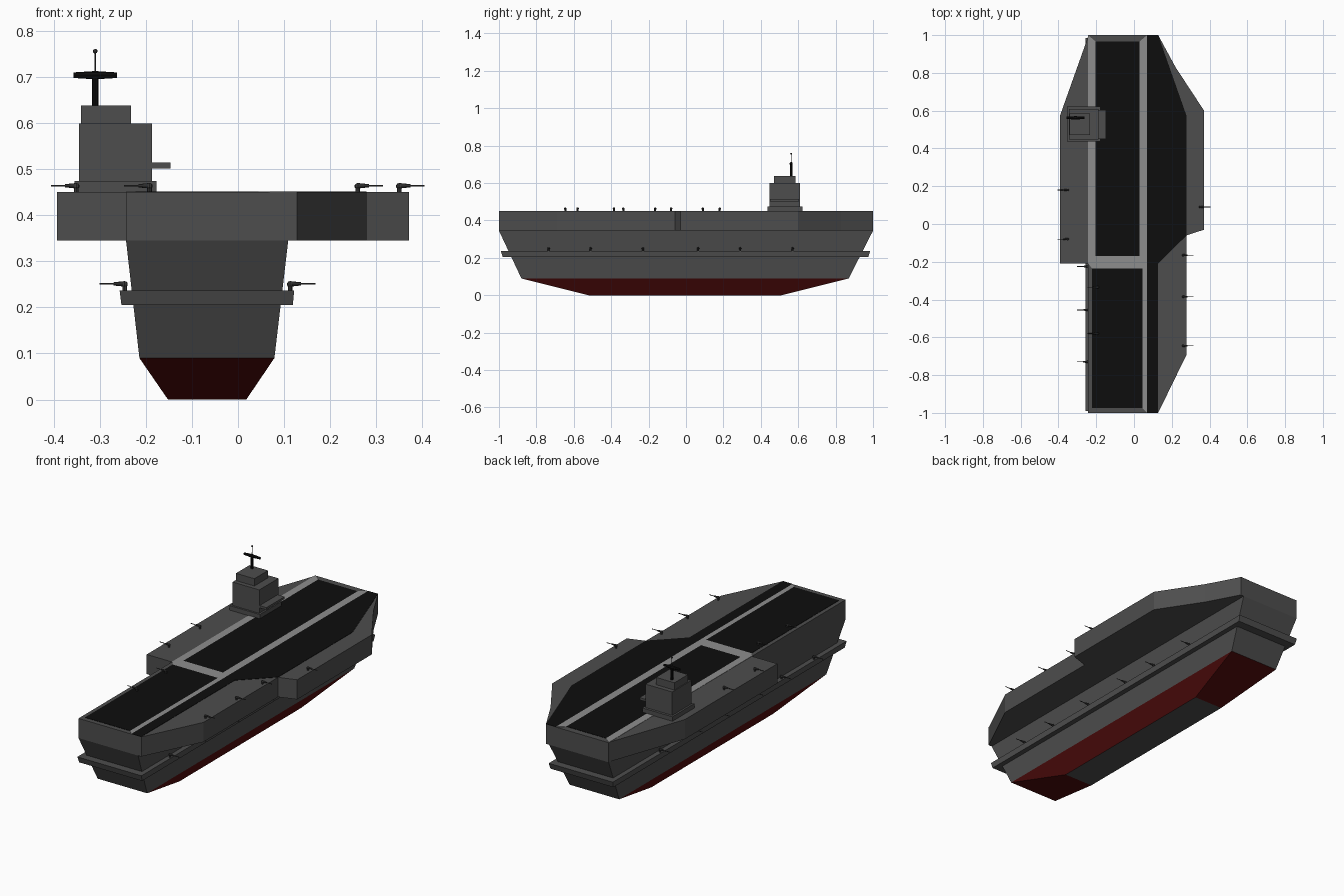
import bpy
import bmesh
from math import pi
from mathutils import Matrix

if "Cube" in bpy.data.objects:
    bpy.data.objects.remove(bpy.data.objects["Cube"])


def material(name, r, g, b):
    m = bpy.data.materials.new(name)
    m.diffuse_color = (r, g, b, 1)
    m.use_nodes = True
    m.node_tree.nodes["Principled BSDF"].inputs["Base Color"].default_value = m.diffuse_color
    return m


GREY = material("hull_grey", 0.075, 0.075, 0.075)
RED = material("keel_red", 0.09, 0.004, 0.004)
BLACK = material("deck_black", 0.004, 0.004, 0.004)
LIGHT = material("stripe_grey", 0.27, 0.27, 0.27)
DARK = material("gun_grey", 0.04, 0.04, 0.04)


def finish(bm, name, *mats):
    bmesh.ops.recalc_face_normals(bm, faces=bm.faces)
    me = bpy.data.meshes.new(name)
    bm.to_mesh(me)
    bm.free()
    for m in mats:
        me.materials.append(m)
    ob = bpy.data.objects.new(name, me)
    bpy.context.collection.objects.link(ob)
    return ob


def loft(name, rings, *mats, red_below=None):
    """Skin stacked rectangles given as (z, x0, x1, y0, y1)."""
    bm = bmesh.new()
    loops = [[bm.verts.new(p) for p in ((a, c, z), (b, c, z), (b, d, z), (a, d, z))]
             for z, a, b, c, d in rings]
    bm.faces.new(loops[0][::-1])
    bm.faces.new(loops[-1])
    for k, (lo, hi) in enumerate(zip(loops, loops[1:])):
        for i in range(4):
            j = (i + 1) % 4
            f = bm.faces.new((lo[i], lo[j], hi[j], hi[i]))
            if k == red_below:
                f.material_index = 1
    return finish(bm, name, *mats)


def prism(name, outline, z0, z1, mat):
    bm = bmesh.new()
    face = bm.faces.new([bm.verts.new((x, y, z0)) for x, y in outline])
    ext = bmesh.ops.extrude_face_region(bm, geom=[face], use_keep_orig=True)["geom"]
    bmesh.ops.translate(bm, vec=(0, 0, z1 - z0),
                        verts=[g for g in ext if isinstance(g, bmesh.types.BMVert)])
    return finish(bm, name, mat)


def box(name, x0, x1, y0, y1, z0, z1, mat=GREY):
    return loft(name, [(z0, x0, x1, y0, y1), (z1, x0, x1, y0, y1)], mat)


def add_cone(bm, r1, r2, length, centre, along_x=False, seg=8):
    rot = Matrix.Rotation(pi / 2, 4, 'Y') if along_x else Matrix()
    bmesh.ops.create_cone(bm, cap_ends=True, segments=seg, radius1=r1, radius2=r2,
                          depth=length, matrix=Matrix.Translation(centre) @ rot)


# Hull with red underwater sides
loft("hull", [(0, -0.152, 0.018, -0.52, 0.51),
              (0.09, -0.214, 0.079, -0.88, 0.87),
              (0.345, -0.243, 0.109, -1, 1),
              (0.45, -0.243, 0.128, -1, 1)], GREY, RED, red_below=0)

# Gun gallery running around the hull
loft("gallery_ledge", [(0.205, -0.253, 0.119, -0.98, 0.975),
                       (0.237, -0.257, 0.122, -0.99, 0.985)], GREY)

# Overhanging flight deck sides
Z0, Z1 = 0.345, 0.45
prism("left_overhang", [(-0.24, 1), (-0.393, 0.57), (-0.393, -0.21), (-0.24, -0.21)], Z0, Z1, GREY)
prism("right_overhang", [(0.109, -1), (0.128, -1), (0.279, -0.69), (0.279, -0.06), (0.371, -0.03),
                         (0.371, 0.6), (0.22, 0.83), (0.128, 1), (0.109, 1)], Z0, Z1, GREY)

# Deck markings, thin plates on the deck
T = 0.4515
prism("main_runway", [(-0.204, -0.17), (0.03, -0.17), (0.03, 0.967), (-0.204, 0.967)], Z1, T, BLACK)
prism("front_runway", [(-0.222, -0.975), (0.045, -0.975), (0.045, -0.235), (-0.222, -0.235)],
      Z1, T, BLACK)
prism("angled_deck", [(0.07, -1), (0.128, -1), (0.128, -0.21), (0.279, -0.06), (0.279, 0.57),
                      (0.128, 1), (0.07, 1)], Z1, T, BLACK)
prism("left_stripe", [(-0.243, -0.17), (-0.204, -0.17), (-0.204, 0.967), (-0.243, 1)], Z1, T, LIGHT)
prism("right_stripe", [(0.03, -0.17), (0.07, -0.17), (0.07, 1), (0.03, 0.967)], Z1, T, LIGHT)
prism("cross_stripe", [(-0.243, -0.21), (-0.222, -0.235), (0.07, -0.235), (0.07, -0.17),
                       (-0.243, -0.17)], Z1, T, LIGHT)
prism("front_stripe", [(0.045, -0.975), (0.07, -1), (0.07, -0.235), (0.045, -0.235)], Z1, T, LIGHT)

# Island tower
box("tower_base", -0.355, -0.177, 0.437, 0.622, 0.45, 0.474)
box("tower_body", -0.345, -0.187, 0.447, 0.609, 0.474, 0.599)
box("tower_bridge", -0.341, -0.232, 0.47, 0.585, 0.599, 0.638)
box("tower_balcony", -0.187, -0.147, 0.45, 0.603, 0.502, 0.514)

# Mast with radar bar and aerial
MX, MY = -0.31, 0.562
bm = bmesh.new()
add_cone(bm, 0.007, 0.007, 0.065, (MX, MY, 0.67))
finish(bm, "mast", BLACK)
bm = bmesh.new()
add_cone(bm, 0.006, 0.009, 0.0475, (MX - 0.02375, MY, 0.704), True)
add_cone(bm, 0.009, 0.006, 0.0475, (MX + 0.02375, MY, 0.704), True)
finish(bm, "radar_bar", BLACK)
bm = bmesh.new()
add_cone(bm, 0.002, 0.0015, 0.05, (MX, MY, 0.73))
bmesh.ops.create_icosphere(bm, subdivisions=2, radius=0.005,
                           matrix=Matrix.Translation((MX, MY, 0.756)))
finish(bm, "aerial", DARK)


def gun(name, x, y, z, side):
    """Pedestal gun pointing outwards; side is +1 for right, -1 for left."""
    bm = bmesh.new()
    add_cone(bm, 0.005, 0.005, 0.013, (x, y, z + 0.0065))
    bmesh.ops.create_uvsphere(bm, u_segments=8, v_segments=5, radius=0.007,
                              matrix=Matrix.Translation((x, y, z + 0.013)))
    r1, r2 = (0.006, 0.0035) if side > 0 else (0.0035, 0.006)
    add_cone(bm, r1, r2, 0.024, (x + side * 0.012, y, z + 0.014), True)
    add_cone(bm, 0.0018, 0.0018, 0.034, (x + side * 0.038, y, z + 0.014), True, 6)
    finish(bm, name, DARK)


# Deck guns
for i, (x, y, side) in enumerate([(0.26, -0.645, 1), (0.26, -0.385, 1), (0.26, -0.165, 1),
                                  (0.35, 0.09, 1), (-0.351, 0.18, -1), (-0.351, -0.08, -1),
                                  (-0.192, -0.335, -1), (-0.192, -0.58, -1)]):
    gun(f"deck_gun_{i + 1}", x, y, Z1, side)

# Gallery guns down both sides
for i, y in enumerate((-0.735, -0.51, -0.23, 0.065, 0.29, 0.57)):
    gun(f"right_gallery_gun_{i + 1}", 0.113, y, 0.237, 1)
for i, y in enumerate((-0.73, -0.455, -0.225, 0.065, 0.29, 0.57)):
    gun(f"left_gallery_gun_{i + 1}", -0.246, y, 0.237, -1)
